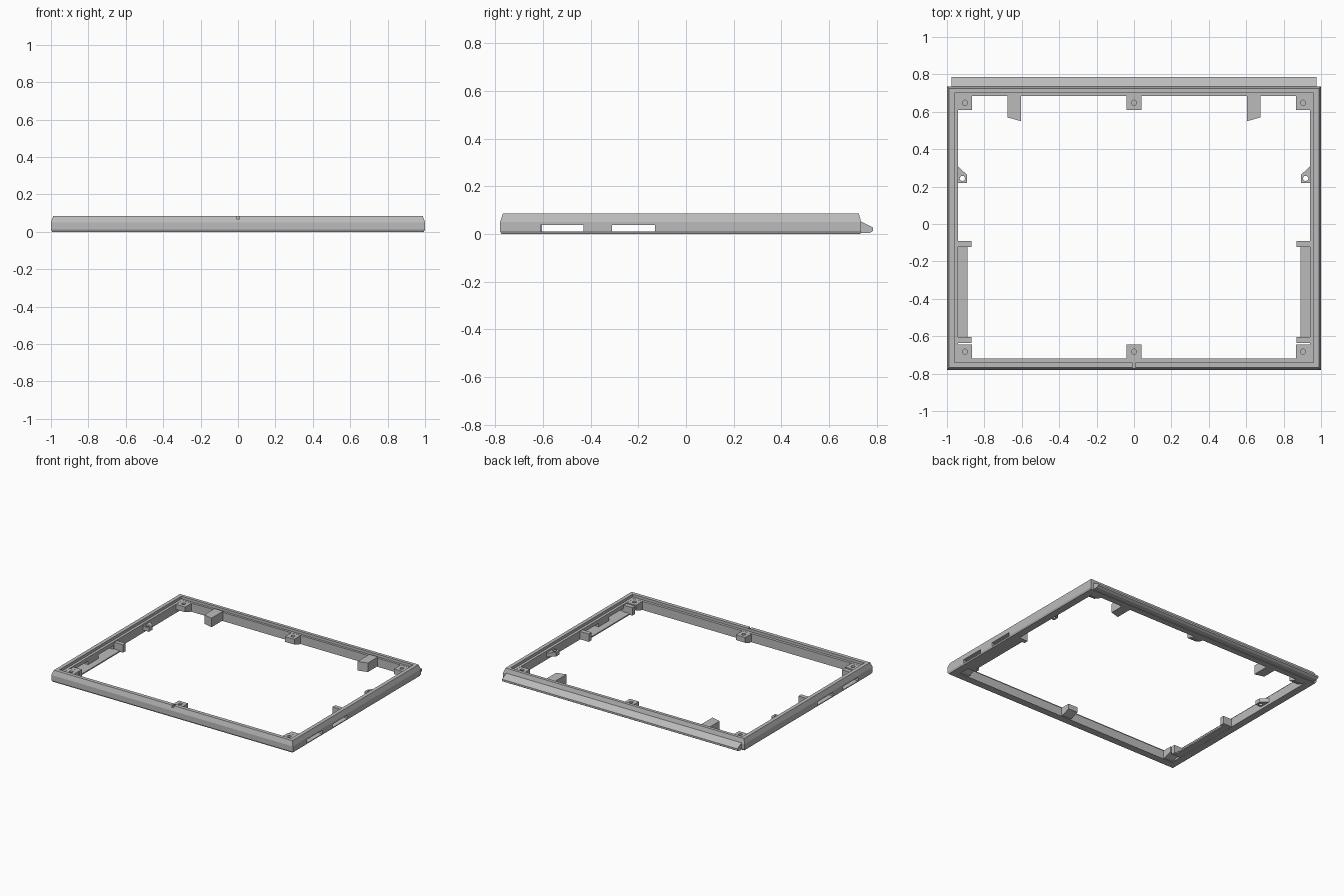
import bpy
import bmesh
from mathutils import Vector

cube = bpy.data.objects.get("Cube")
if cube:
    bpy.data.objects.remove(cube, do_unlink=True)

grey = bpy.data.materials.new("plain grey plastic")
grey.use_nodes = True
GREY = (0.5, 0.5, 0.5, 1)
grey.diffuse_color = GREY
grey.node_tree.nodes["Principled BSDF"].inputs["Base Color"].default_value = GREY

TOP, LEDGE = 0.085, 0.065
FRONT, BACK = -0.78, 0.735
IN_FRONT, IN_BACK, IN_SIDE = -0.72, 0.685, 0.94


def finish(bm, name):
    bmesh.ops.recalc_face_normals(bm, faces=bm.faces)
    mesh = bpy.data.meshes.new(name)
    bm.to_mesh(mesh)
    bm.free()
    mesh.materials.append(grey)
    obj = bpy.data.objects.new(name, mesh)
    bpy.context.collection.objects.link(obj)
    return obj


def prism(name, points, direction):
    """Extrude a closed outline along a direction."""
    bm = bmesh.new()
    face = bm.faces.new([bm.verts.new(p) for p in points])
    moved = bmesh.ops.extrude_face_region(bm, geom=[face], use_keep_orig=True)
    verts = [g for g in moved["geom"] if isinstance(g, bmesh.types.BMVert)]
    bmesh.ops.translate(bm, verts=verts, vec=Vector(direction))
    return finish(bm, name)


def box(name, x0, x1, y0, y1, z0, z1):
    outline = [(x0, y0, z0), (x1, y0, z0), (x1, y1, z0), (x0, y1, z0)]
    return prism(name, outline, (0, 0, z1 - z0))


def cylinder(name, centre, radius, depth):
    bm = bmesh.new()
    bmesh.ops.create_cone(bm, cap_ends=True, segments=20, radius1=radius,
                          radius2=radius, depth=depth)
    bmesh.ops.translate(bm, verts=bm.verts, vec=Vector(centre))
    return finish(bm, name)


def cut(target, cutter):
    """Subtract the cutter, bake the result and discard the cutter."""
    cutter.hide_render = True
    mod = target.modifiers.new("cut", "BOOLEAN")
    mod.operation = "DIFFERENCE"
    mod.solver = "EXACT"
    mod.object = cutter
    bpy.context.view_layer.objects.active = target
    bpy.ops.object.modifier_apply(modifier=mod.name)
    bpy.data.objects.remove(cutter, do_unlink=True)


# Rectangular frame: a section of (inset, height) swept round four corners
section = [(0.006, 0), (0, 0.012), (0, 0.05), (0.012, TOP), (0.04, TOP),
           (0.04, LEDGE), (0.06, LEDGE), (0.06, 0)]
bm = bmesh.new()
rings = []
for inset, z in section:
    x = 1 - inset
    y0 = FRONT + inset
    y1 = BACK - inset * (IN_BACK - BACK) / -0.06
    rings.append([bm.verts.new(p) for p in
                  ((-x, y0, z), (x, y0, z), (x, y1, z), (-x, y1, z))])
for i, ring in enumerate(rings):
    after = rings[(i + 1) % len(rings)]
    for j in range(4):
        k = (j + 1) % 4
        bm.faces.new((ring[j], ring[k], after[k], after[j]))
frame = finish(bm, "frame")

# Slots through both side rails
for side in (-1, 1):
    for y0, y1 in ((-0.61, -0.43), (-0.31, -0.13)):
        cut(frame, box("slot_cutter", *sorted((side * 0.9, side * 1.1)),
                       y0, y1, 0.01, 0.037))
# Small notch in the front rim
cut(frame, box("notch_cutter", -0.008, 0.008, -0.8, -0.741, 0.07, 0.1))

# Sloping lip along the back
lip = [(0.725, 0.003), (0.77, 0.004), (0.785, 0.013), (0.785, 0.027),
       (0.73, 0.055), (0.725, 0.055)]
prism("back_lip", [(-0.975, y, z) for y, z in lip], (1.95, 0, 0))

# Screw bosses with wedge undersides, along front and back rails
for wall, inward, rail in ((IN_FRONT, 1, "front"), (IN_BACK, -1, "back")):
    outer, inner = wall - inward * 0.005, wall + inward * 0.075
    for cx, place in ((-0.904, "right"), (0, "middle"), (0.904, "left")):
        top = LEDGE - 0.001
        outline = [(outer, 0.004), (outer, top), (inner, top), (inner, 0.025),
                   (wall + inward * 0.02, 0.004)]
        boss = prism(f"{rail}_{place}_boss",
                     [(cx - 0.039, y, z) for y, z in outline], (0.078, 0, 0))
        cut(boss, cylinder("hole_cutter", (cx, wall + inward * 0.037, 0.06),
                           0.014, 0.05))

# Parts repeated on both sides
for s, side in ((-1, "right"), (1, "left")):
    # Angled stop block on the back rail
    prism(f"{side}_stop_block",
          [(s * 0.605, 0.69, 0.005), (s * 0.605, 0.55, 0.005),
           (s * 0.677, 0.57, 0.005), (s * 0.677, 0.69, 0.005)], (0, 0, 0.068))
    # Low shelf below the slots
    box(f"{side}_shelf", *sorted((s * 0.89, s * 0.945)), -0.61, -0.115, 0.001, 0.01)
    # Brackets closing the shelf ends
    for y0, y1, end in ((-0.637, -0.605, "front"), (-0.122, -0.09, "rear")):
        box(f"{side}_{end}_bracket", *sorted((s * 0.868, s * 0.945)), y0, y1,
            0.001, 0.06)
    # Triangular lug with a hole
    lug = prism(f"{side}_lug",
                [(s * 0.945, 0.22, 0.02), (s * 0.892, 0.22, 0.02),
                 (s * 0.892, 0.262, 0.02), (s * 0.945, 0.312, 0.02)], (0, 0, 0.03))
    cut(lug, cylinder("hole_cutter", (s * 0.918, 0.244, 0.035), 0.014, 0.1))
